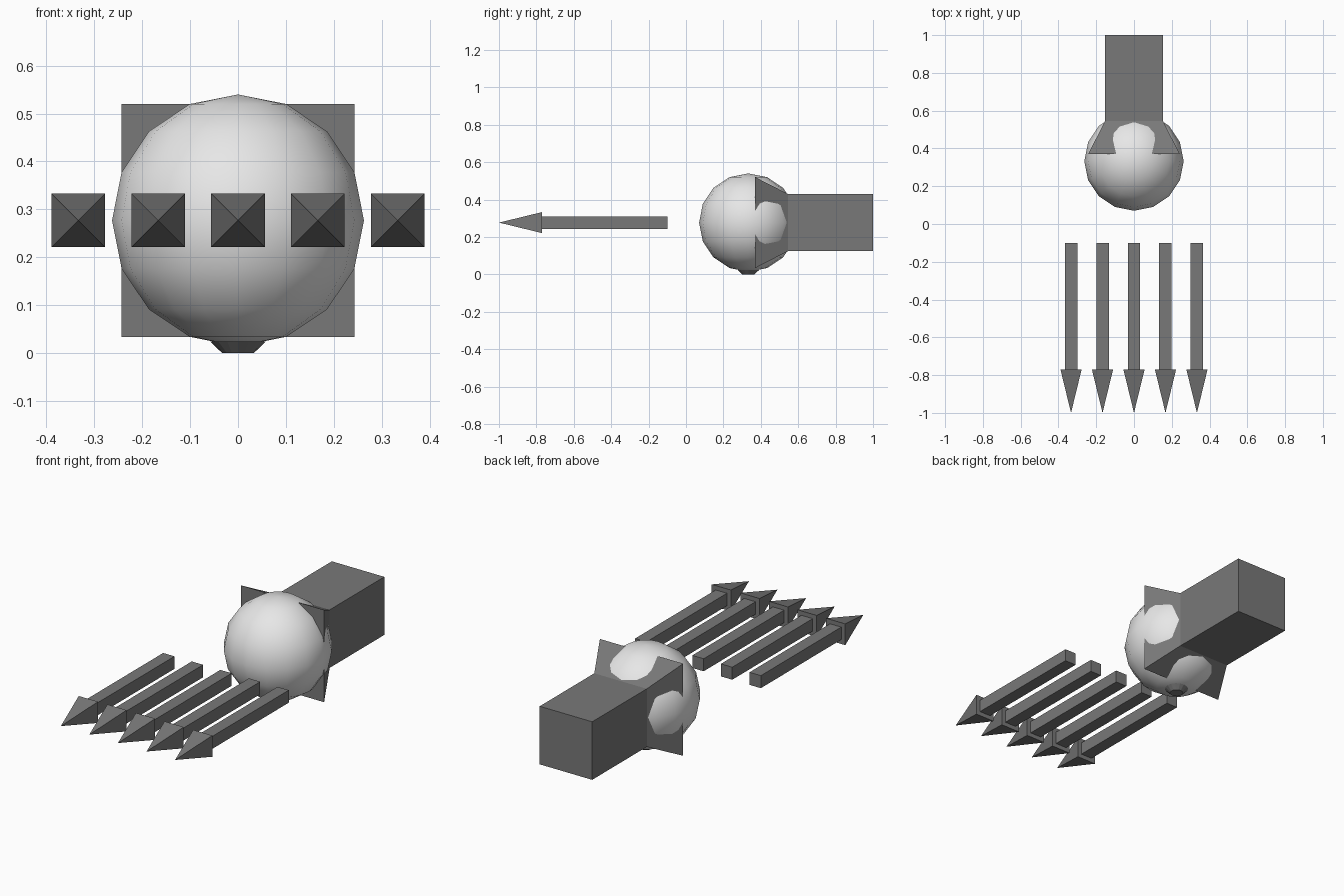
import bpy
import bmesh
from math import pi, sqrt
from mathutils import Matrix

default = bpy.data.objects.get("Cube")
if default:
    bpy.data.objects.remove(default, do_unlink=True)

MID_Z = 0.277
BULB_Y = 0.333


def make_material(name, value):
    mat = bpy.data.materials.new(name)
    mat.use_nodes = True
    colour = (value, value, value, 1)
    mat.diffuse_color = colour
    mat.node_tree.nodes["Principled BSDF"].inputs["Base Color"].default_value = colour
    return mat


light_grey = make_material("light grey", 0.8)
dark_grey = make_material("dark grey", 0.19)


def add_object(name, bm, mat, location):
    bmesh.ops.recalc_face_normals(bm, faces=bm.faces)
    mesh = bpy.data.meshes.new(name)
    bm.to_mesh(mesh)
    bm.free()
    mesh.materials.append(mat)
    obj = bpy.data.objects.new(name, mesh)
    obj.location = location
    bpy.context.collection.objects.link(obj)
    return obj


def square_loft(name, sections, location):
    """Closed solid through square sections (y, half width); zero width is a point."""
    bm = bmesh.new()
    rings = []
    for y, h in sections:
        corners = [(-h, -h), (h, -h), (h, h), (-h, h)] if h else [(0, 0)]
        rings.append([bm.verts.new((x, y, z)) for x, z in corners])
    for a, b in zip(rings, rings[1:]):
        for i in range(4):
            j = (i + 1) % 4
            if len(a) == 1:
                bm.faces.new((a[0], b[i], b[j]))
            else:
                bm.faces.new((a[i], a[j], b[j], b[i]))
    for ring in (rings[0], rings[-1]):
        if len(ring) == 4:
            bm.faces.new(ring)
    return add_object(name, bm, dark_grey, location)


# Bulb: coarse sphere with smooth shading
bm = bmesh.new()
bmesh.ops.create_uvsphere(bm, u_segments=16, v_segments=8, radius=0.263)
for face in bm.faces:
    face.smooth = True
add_object("bulb", bm, light_grey, (0, BULB_Y, MID_Z))

# Small contact under the bulb
bm = bmesh.new()
bmesh.ops.create_cone(bm, cap_ends=True, segments=16, radius1=0.033,
                      radius2=0.058, depth=0.024)
add_object("bottom_contact", bm, dark_grey, (0, BULB_Y, 0.012))

# Square housing with a flared collar around the bulb
square_loft("housing", [(0.37, 0.243), (0.545, 0.153), (1.0, 0.153)], (0, 0, MID_Z))

# Row of arrows pointing forward
for i in range(5):
    x = (i - 2) / 6
    square_loft(f"arrow_shaft_{i + 1}", [(-0.77, 0.033), (-0.1, 0.033)], (x, 0, MID_Z))
    square_loft(f"arrow_head_{i + 1}", [(-1.0, 0), (-0.77, 0.056)], (x, 0, MID_Z))
